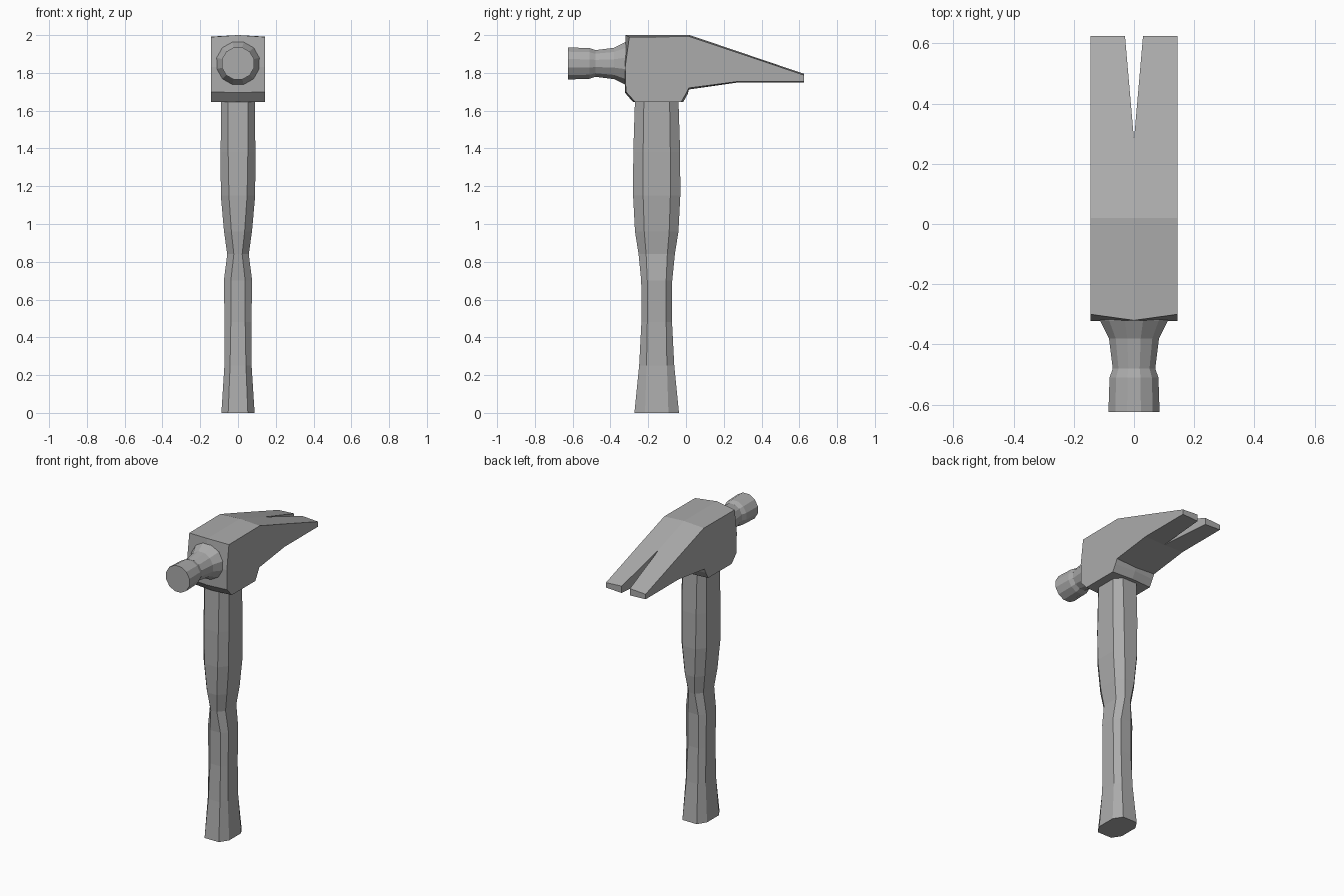
import bpy, bmesh, math

if "Cube" in bpy.data.objects:
    bpy.data.objects.remove(bpy.data.objects["Cube"])

# Dark grey shared by all parts
grey = bpy.data.materials.new("dark_grey")
grey.diffuse_color = (0.41, 0.41, 0.41, 1)
grey.use_nodes = True
grey.node_tree.nodes["Principled BSDF"].inputs["Base Color"].default_value = grey.diffuse_color


def finish(bm, name):
    bmesh.ops.recalc_face_normals(bm, faces=bm.faces)
    me = bpy.data.meshes.new(name)
    bm.to_mesh(me)
    bm.free()
    me.materials.append(grey)
    ob = bpy.data.objects.new(name, me)
    bpy.context.collection.objects.link(ob)
    return ob


def loft(name, rings):
    """Skin a stack of equal-length point rings and cap both ends."""
    bm = bmesh.new()
    loops = [[bm.verts.new(p) for p in ring] for ring in rings]
    n = len(loops[0])
    for a, b in zip(loops, loops[1:]):
        for i in range(n):
            j = (i + 1) % n
            bm.faces.new((a[i], a[j], b[j], b[i]))
    bm.faces.new(loops[0])
    bm.faces.new(loops[-1])
    return finish(bm, name)


# Handle: flattened octagon sections (z, half width, inner half width, half depth, inner half depth)
sections = [
    (0.00, 0.088, 0.052, 0.118, 0.062),
    (0.25, 0.072, 0.042, 0.093, 0.054),
    (0.48, 0.071, 0.038, 0.081, 0.050),
    (0.70, 0.075, 0.038, 0.082, 0.050),
    (0.84, 0.057, 0.022, 0.096, 0.056),
    (0.96, 0.074, 0.035, 0.115, 0.066),
    (1.15, 0.091, 0.048, 0.125, 0.072),
    (1.38, 0.092, 0.052, 0.124, 0.072),
    (1.66, 0.089, 0.052, 0.115, 0.068),
]
HANDLE_Y = -0.155
rings = []
for z, w, wi, d, di in sections:
    octagon = [(wi, d), (w, di), (w, -di), (wi, -d), (-wi, -d), (-w, -di), (-w, di), (-wi, d)]
    rings.append([(x, HANDLE_Y + y, z) for x, y in octagon])
loft("handle", rings)

# Striking face and neck: 12-sided turned profile (y, radius)
neck = [(-0.30, 0.12), (-0.32, 0.117), (-0.38, 0.086), (-0.48, 0.073), (-0.51, 0.084), (-0.625, 0.088)]
loft("striking_face", [
    [(r * math.cos(math.tau * (i + 0.5) / 12), y, 1.85 + r * math.sin(math.tau * (i + 0.5) / 12))
     for i in range(12)] for y, r in neck])

# Head with split claw: outer (y, z), then centre (x, y, z), slightly crowned
profile = [
    ((-0.300, 1.990), (0, -0.320, 2.000)),
    ((0.020, 1.992), (0, 0.020, 2.000)),
    ((0.280, 1.905), (0, 0.280, 1.912)),
    ((0.625, 1.788), (0.03, 0.625, 1.795)),
    ((0.625, 1.755), (0.03, 0.625, 1.750)),
    ((0.280, 1.755), (0, 0.280, 1.750)),
    ((0.015, 1.720), (0, 0.015, 1.712)),
    ((0.000, 1.690), (0, 0.010, 1.690)),
    ((-0.025, 1.647), (0, -0.015, 1.645)),
    ((-0.270, 1.647), (0, -0.280, 1.645)),
    ((-0.318, 1.700), (0, -0.323, 1.695)),
    ((-0.322, 1.830), (0, -0.326, 1.830)),
]
bm = bmesh.new()
outer = [bm.verts.new((0.144, y, z)) for (y, z), _ in profile]
inner = [bm.verts.new(c) for _, c in profile]
for i in range(len(profile)):
    j = (i + 1) % len(profile)
    bm.faces.new((outer[i], outer[j], inner[j], inner[i]))
bm.faces.new(outer)
bm.faces.new(inner[2:6])  # inside wall of the claw slot
head = finish(bm, "claw_head")
mirror = head.modifiers.new("mirror", "MIRROR")
mirror.use_clip = True
